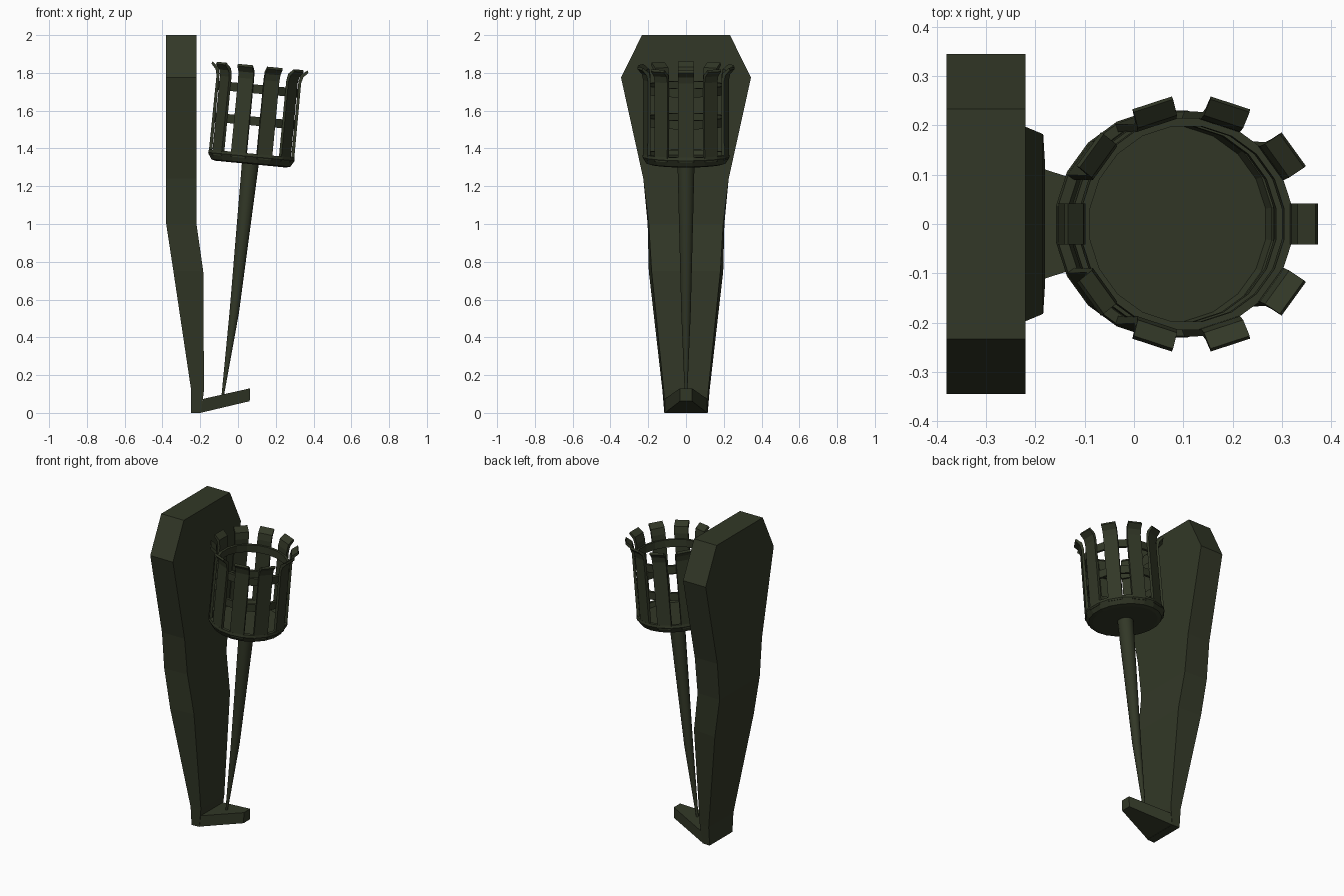
import bpy, bmesh, math
from mathutils import Matrix, Vector

if "Cube" in bpy.data.objects:
    bpy.data.objects.remove(bpy.data.objects["Cube"])

mat = bpy.data.materials.new("dark green iron")
mat.diffuse_color = (0.032, 0.039, 0.020, 1)
mat.use_nodes = True
mat.node_tree.nodes["Principled BSDF"].inputs["Base Color"].default_value = mat.diffuse_color

TILT = Matrix.Translation((0.067, 0, 1.317)) @ Matrix.Rotation(math.radians(5.5), 4, 'Y')


def finish(name, bm, smooth=None):
    bmesh.ops.recalc_face_normals(bm, faces=bm.faces)
    me = bpy.data.meshes.new(name)
    bm.to_mesh(me)
    bm.free()
    ob = bpy.data.objects.new(name, me)
    me.materials.append(mat)
    bpy.context.collection.objects.link(ob)
    if smooth:
        bpy.ops.object.select_all(action='DESELECT')
        ob.select_set(True)
        bpy.context.view_layer.objects.active = ob
        bpy.ops.object.shade_smooth_by_angle(angle=math.radians(smooth))
    return ob


def loft(bm, loops, closed=False):
    """Bridge successive vertex loops; cap the ends, or join last to first."""
    rows = [[bm.verts.new(p) for p in lp] for lp in loops]
    n = len(rows[0])
    pairs = list(zip(rows, rows[1:]))
    if closed:
        pairs.append((rows[-1], rows[0]))
    for a, b in pairs:
        for i in range(n):
            j = (i + 1) % n
            bm.faces.new((a[i], a[j], b[j], b[i]))
    if not closed:
        bm.faces.new(rows[0])
        bm.faces.new(rows[-1])


def circle(r, z, n, off):
    return [(r * math.cos(2 * math.pi * (i + off) / n),
             r * math.sin(2 * math.pi * (i + off) / n), z) for i in range(n)]


# Wall plate: z, back x, front x, back half width, front half width
rows = [(0, -0.248, -0.195, 0.115, 0.112), (0.12, -0.248, -0.18, 0.125, 0.118),
        (0.75, -0.342, -0.184, 0.197, 0.182), (1.0, -0.38, -0.22, 0.203, 0.197),
        (1.24, -0.38, -0.22, 0.226, 0.226), (1.775, -0.38, -0.22, 0.344, 0.344),
        (2.0, -0.38, -0.22, 0.233, 0.233)]
bm = bmesh.new()
loft(bm, [[(xb, -wb, z), (xf, -wf, z), (xf, wf, z), (xb, wb, z)] for z, xb, xf, wb, wf in rows])
finish("wall_plate", bm)

# Tapered foot hook under the pole
bm = bmesh.new()
loft(bm, [[(x0, -w, z0), (x0, w, z0), (x1, w, z1), (x1, -w, z1)]
          for x0, z0, x1, z1, w in [(-0.2, 0, -0.185, 0.074, 0.112),
                                    (0.062, 0.062, 0.064, 0.13, 0.032)]])
finish("foot_hook", bm)

# Slightly bent, tapered pole
bm = bmesh.new()
loft(bm, [[Vector(p) + Vector((cx, 0, 0)) for p in circle(r, z, 12, 0.5)]
          for cx, z, r in [(-0.08, 0.098, 0.007), (-0.02, 0.53, 0.026), (0.067, 1.335, 0.047)]])
finish("pole", bm, 40)

# Shallow basket dish
bm = bmesh.new()
loft(bm, [circle(r, z, 20, 0.5) for r, z in
          [(0.19, 0), (0.213, 0.006), (0.233, 0.04), (0.23, 0.056), (0.21, 0.056), (0.2, 0.03)]])
bm.transform(TILT)
finish("basket_dish", bm)

# Two hoops
for k, z in enumerate((0.205, 0.375)):
    bm = bmesh.new()
    loft(bm, [circle(r, h, 20, 0.5) for r, h in
              [(0.2, z), (0.217, z), (0.217, z + 0.047), (0.2, z + 0.047)]], closed=True)
    bm.transform(TILT)
    finish(f"basket_hoop_{k + 1}", bm)

# Ten upright bars with flared tips: inner r, inner z, outer r, outer z
bar = [(0.21, 0.03, 0.227, 0.03), (0.21, 0.455, 0.225, 0.45),
       (0.218, 0.495, 0.233, 0.483), (0.252, 0.522, 0.258, 0.51)]
w = 0.042
bm = bmesh.new()
for k in range(10):
    rot = Matrix.Rotation(k * math.pi / 5, 3, 'Z')
    loft(bm, [[rot @ Vector(p) for p in ((a, -w, b), (c, -w, d), (c, w, d), (a, w, b))]
              for a, b, c, d in bar])
bm.transform(TILT)
finish("basket_bars", bm)
